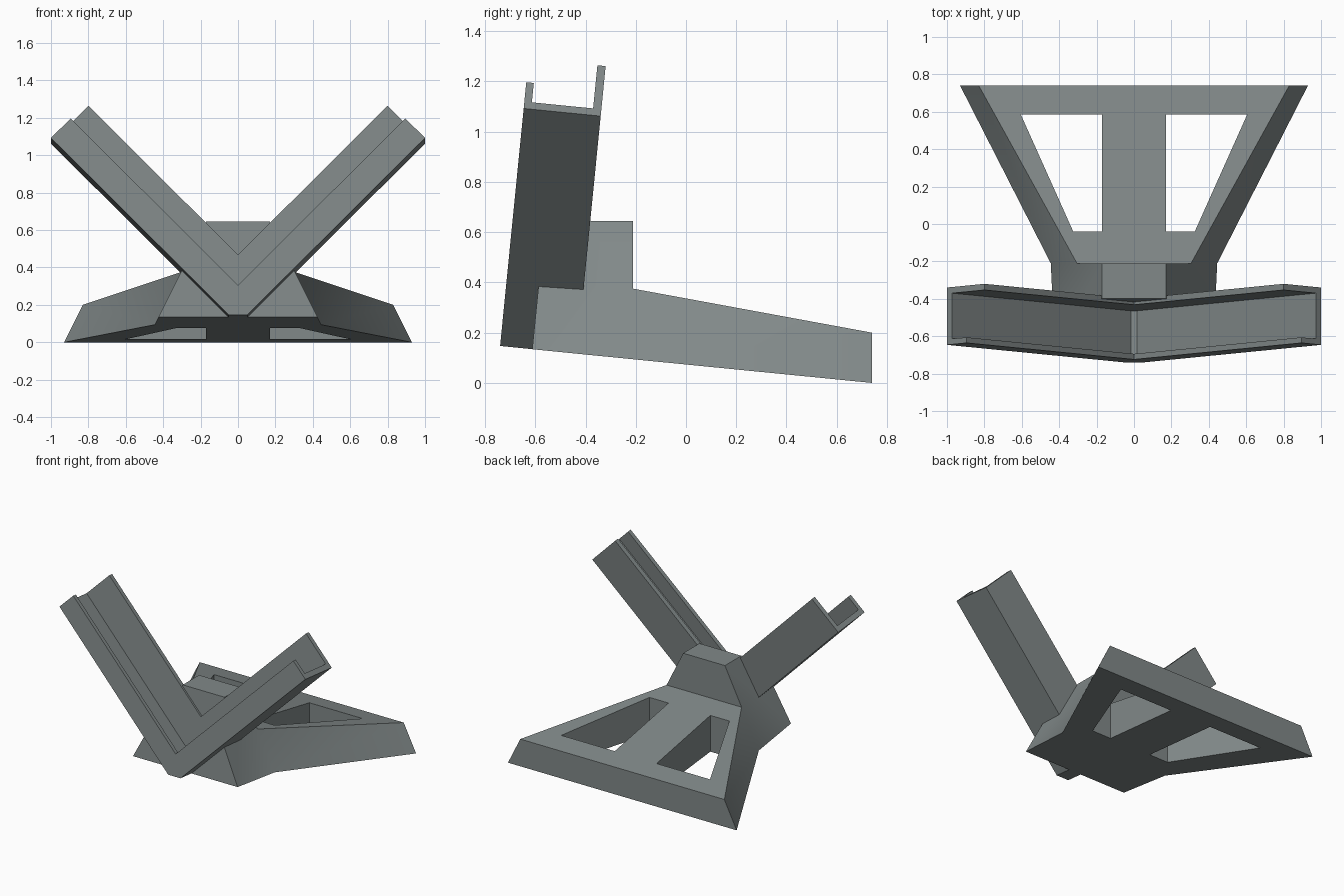
import bpy, bmesh, math
from mathutils import Vector

if "Cube" in bpy.data.objects:
    bpy.data.objects.remove(bpy.data.objects["Cube"])

TILT = math.atan(0.147 / 1.48)
C, S = math.cos(TILT), math.sin(TILT)

grey = bpy.data.materials.new("slate grey")
grey.diffuse_color = (0.22, 0.25, 0.25, 1)
grey.use_nodes = True
grey.node_tree.nodes["Principled BSDF"].inputs["Base Color"].default_value = grey.diffuse_color


def tilted(x, y, z):
    """Point in the leaning frame of the cradle, origin at its lowest front edge."""
    return Vector((x, -0.74 + y * C + z * S, 0.147 - y * S + z * C))


def make(name, faces):
    """Build an object from faces given as lists of points; shared corners are merged."""
    bm = bmesh.new()
    for pts in faces:
        loop = []
        for p in pts:
            if all((Vector(p) - Vector(q)).length > 1e-5 for q in loop):
                loop.append(p)
        if len(loop) > 2:
            bm.faces.new([bm.verts.new(p) for p in loop])
    bmesh.ops.remove_doubles(bm, verts=bm.verts, dist=1e-4)
    bmesh.ops.recalc_face_normals(bm, faces=bm.faces)
    me = bpy.data.meshes.new(name)
    bm.to_mesh(me)
    bm.free()
    ob = bpy.data.objects.new(name, me)
    bpy.context.collection.objects.link(ob)
    me.materials.append(grey)
    return ob


def loft(name, rings):
    """Skin a row of equal closed rings and cap both ends."""
    faces = [rings[0], rings[-1]]
    n = len(rings[0])
    for a, b in zip(rings, rings[1:]):
        faces += [[a[i], a[(i + 1) % n], b[(i + 1) % n], b[i]] for i in range(n)]
    return make(name, faces)


# V cradle: channel section (depth, height offset, half width of the flat at the centre)
section = [(0, -0.05, 0.05), (0, 0.16, 0), (0.03, 0.16, 0), (0.03, 0.005, 0.015),
           (0.275, 0.005, 0.015), (0.275, 0.35, 0), (0.308, 0.35, 0), (0.308, -0.05, 0.05)]
END = 1.95


def arm_ring(side, at_end):
    ring = []
    for y, off, flat in section:
        x = (END - off) / 2 if at_end else flat
        ring.append(tilted(side * x, y, x + off))
    return ring


loft("v_cradle", [arm_ring(-1, True), arm_ring(-1, False),
                  arm_ring(1, False), arm_ring(1, True)])


# Base: neck under the cradle and flared foot behind it
def pair(x, y, z):
    return [(-x, y, z), (x, y, z)]


fb = pair(0.4255, -0.612, 0.134)   # front bottom
ft = pair(0.17, -0.561, 0.645)     # front top
nb = pair(0.445, -0.21, 0.094)     # neck bottom
sh = pair(0.305, -0.21, 0.375)     # shoulder
nt = pair(0.17, -0.21, 0.645)      # neck top
bb = pair(0.93, 0.74, 0.0)         # back bottom
bt = pair(0.83, 0.74, 0.2)         # back top
faces = [[a[0], a[1], b[1], b[0]] for a, b in
         [(fb, ft), (ft, nt), (nt, sh), (sh, bt), (bt, bb), (bb, nb), (nb, fb)]]
for s in (0, 1):
    faces += [[fb[s], nb[s], sh[s], nt[s], ft[s]], [nb[s], bb[s], bt[s], sh[s]]]
base = make("base", faces)

# Cutters: the V opening and the two foot windows
v_shape = [(0.03, 0.01), (1.03, 1.01), (-1.03, 1.01), (-0.03, 0.01)]
cutters = [loft("v_cutter", [[tilted(x, y, z) for x, z in v_shape] for y in (-0.2, 0.29)])]
window = [(0.17, -0.04), (0.325, -0.04), (0.605, 0.585), (0.17, 0.585)]
for s in (-1, 1):
    cutters.append(loft("window_cutter", [[(s * x, y, z) for x, y in window]
                                          for z in (-0.2, 0.6)]))

bpy.context.view_layer.objects.active = base
base.select_set(True)
for cut in cutters:
    mod = base.modifiers.new("cut", 'BOOLEAN')
    mod.operation = 'DIFFERENCE'
    mod.solver = 'EXACT'
    mod.object = cut
    bpy.ops.object.modifier_apply(modifier=mod.name)
    bpy.data.objects.remove(cut)

# The neck blends softly into the flared foot; other edges stay crisp
bpy.ops.object.shade_smooth_by_angle(angle=math.radians(30))
